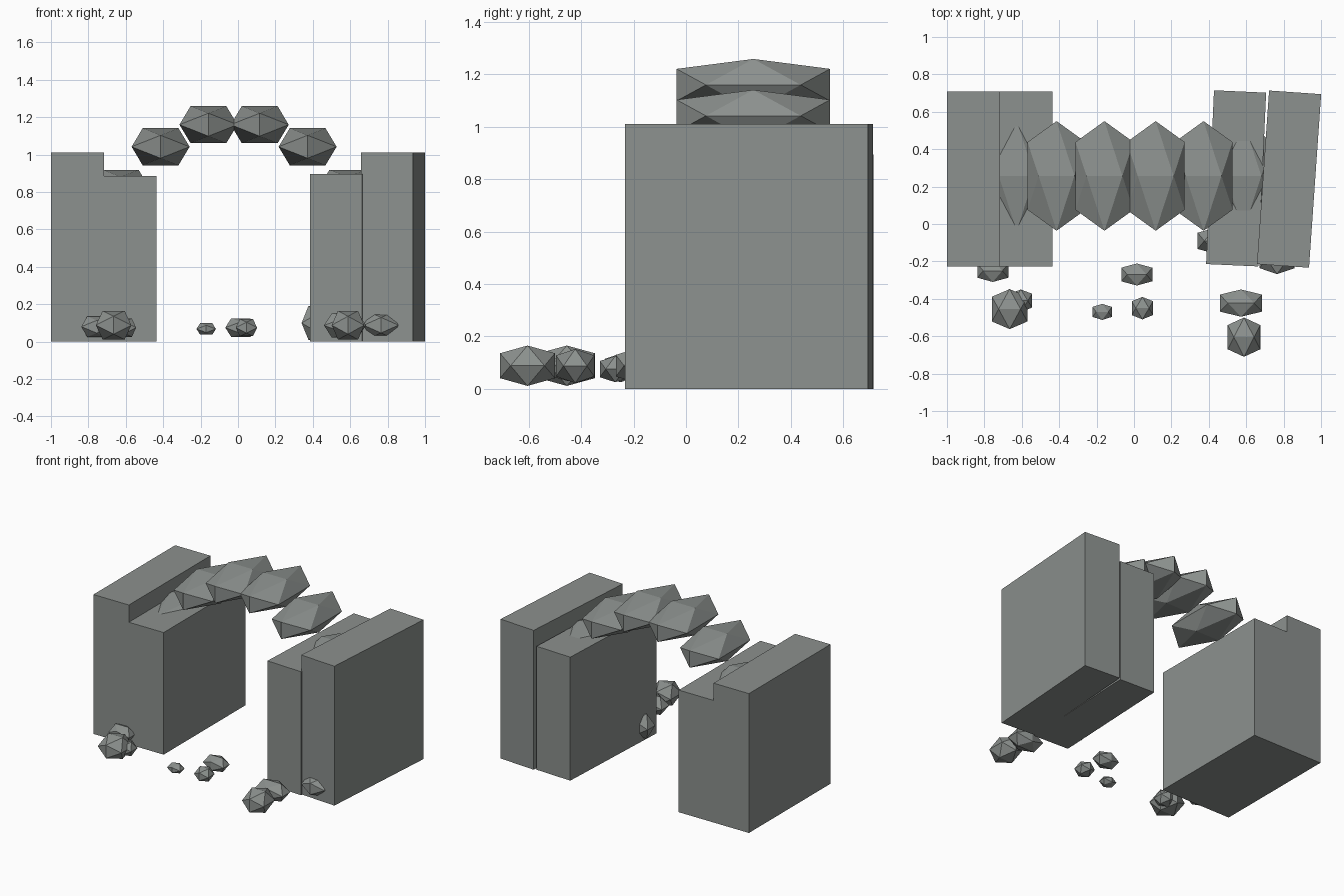
import bpy, bmesh, math

if "Cube" in bpy.data.objects:
    bpy.data.objects.remove(bpy.data.objects["Cube"])

stone = bpy.data.materials.new("grey_stone")
stone.diffuse_color = (0.262, 0.282, 0.271, 1)
stone.use_nodes = True
stone.node_tree.nodes["Principled BSDF"].inputs["Base Color"].default_value = stone.diffuse_color


def finish(name, bm, loc, turn=0.0):
    me = bpy.data.meshes.new(name)
    bmesh.ops.recalc_face_normals(bm, faces=bm.faces)
    bm.to_mesh(me)
    bm.free()
    me.materials.append(stone)
    ob = bpy.data.objects.new(name, me)
    ob.location = loc
    ob.rotation_euler.z = math.radians(turn)
    bpy.context.collection.objects.link(ob)
    return ob


def block(name, x, y, width, depth, height, turn=0.0):
    bm = bmesh.new()
    bmesh.ops.create_cube(bm, size=1)
    for v in bm.verts:
        v.co.x *= width
        v.co.y *= depth
        v.co.z = (v.co.z + 0.5) * height
    finish(name, bm, (x, y, 0), turn)


def rock(name, loc, half):
    """Twenty-sided stone, edge-aligned, with the given half extents."""
    bm = bmesh.new()
    g = 2 / (1 + math.sqrt(5))
    for a in (-1, 1):
        for b in (-g, g):
            for p in ((b, 0, a), (a, b, 0), (0, a, b)):
                bm.verts.new([c * h for c, h in zip(p, half)])
    bmesh.ops.convex_hull(bm, input=bm.verts)
    finish(name, bm, loc)


# Stepped side pillars, the right pair slightly twisted
block("left_outer_block", -0.858, 0.24, 0.284, 0.935, 1.01)
block("left_inner_block", -0.579, 0.24, 0.284, 0.935, 0.885)
block("right_inner_block", 0.546, 0.244, 0.279, 0.93, 0.895, -2.6)
block("right_outer_block", 0.829, 0.24, 0.279, 0.93, 1.01, -4.0)

# Arch of six overlapping stones
for i, (dx, z) in enumerate(((0.606, 0.82), (0.393, 1.042), (0.137, 1.16))):
    for side, s in (("left", -1), ("right", 1)):
        rock(f"arch_stone_{side}_{i + 1}", (-0.021 + s * dx, 0.257, z),
             (0.155, 0.293, 0.099))

# Fallen rubble in front of the pillars: x, y, z, half extents
rubble = (
    (-0.665, -0.455, 0.088, 0.095, 0.107, 0.077),
    (-0.605, -0.410, 0.075, 0.060, 0.060, 0.050),
    (-0.755, -0.250, 0.080, 0.083, 0.060, 0.055),
    (-0.170, -0.470, 0.068, 0.052, 0.043, 0.031),
    (0.045, -0.450, 0.075, 0.057, 0.060, 0.046),
    (0.015, -0.270, 0.075, 0.083, 0.059, 0.050),
    (0.572, -0.423, 0.087, 0.113, 0.073, 0.065),
    (0.588, -0.605, 0.088, 0.087, 0.105, 0.077),
    (0.765, -0.185, 0.088, 0.093, 0.083, 0.067),
    (0.435, -0.090, 0.100, 0.095, 0.070, 0.090),
)
for i, r in enumerate(rubble):
    rock(f"rubble_{i + 1}", r[:3], r[3:])
